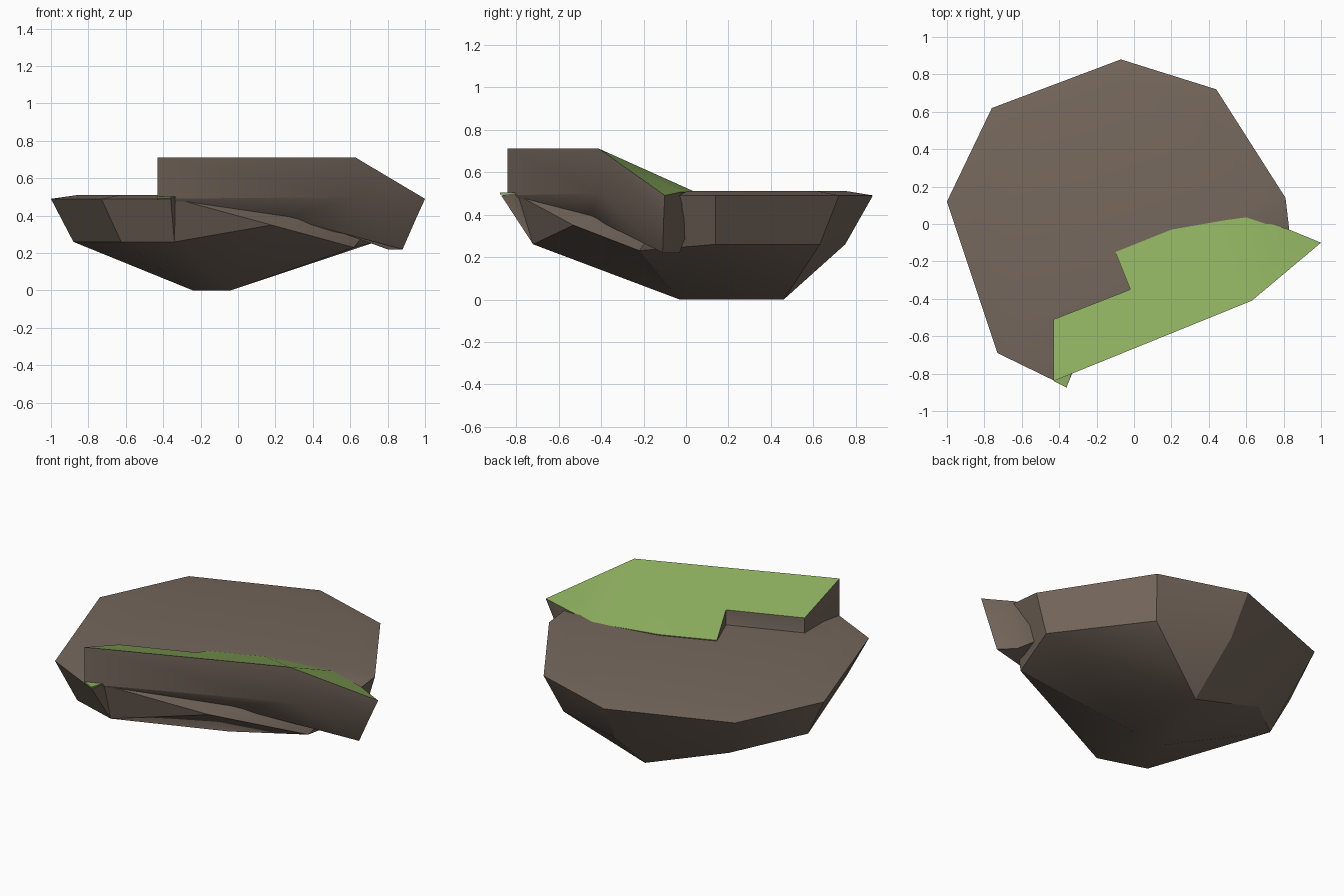
import bpy, bmesh, math

if "Cube" in bpy.data.objects:
    bpy.data.objects.remove(bpy.data.objects["Cube"])


def material(name, rgb):
    m = bpy.data.materials.new(name)
    m.diffuse_color = (*rgb, 1)
    m.use_nodes = True
    m.node_tree.nodes["Principled BSDF"].inputs["Base Color"].default_value = m.diffuse_color
    return m


brown = material("brown rock", (0.18, 0.138, 0.109))
green = material("grass green", (0.262, 0.418, 0.112))


def finish(name, bm, mats, angle):
    bmesh.ops.recalc_face_normals(bm, faces=bm.faces[:])
    me = bpy.data.meshes.new(name)
    bm.to_mesh(me)
    bm.free()
    for m in mats:
        me.materials.append(m)
    ob = bpy.data.objects.new(name, me)
    bpy.context.collection.objects.link(ob)
    bpy.ops.object.select_all(action='DESELECT')
    ob.select_set(True)
    bpy.context.view_layer.objects.active = ob
    bpy.ops.object.shade_smooth_by_angle(angle=math.radians(angle))
    return ob


# Floating rock body: flat rim tapering down to a small keel
rim = [(-1, .12), (-.76, .62), (-.07, .88), (.44, .72), (.81, .14),
       (.83, -.03), (-.335, -.79), (-.36, -.87), (-.73, -.69)]
lower = [(-.88, .1, .26), (-.56, .39, .17), (-.06, .75, .26), (.37, .63, .26),
         (.74, .14, .26), (.62, -.22, .23), (.18, -.53, .35), (-.34, -.72, .26),
         (-.625, -.63, .26)]
keel = [(-.05, .46, 0), (-.24, -.03, 0), (-.04, -.03, 0)]
bm = bmesh.new()
R = [bm.verts.new((x, y, .49)) for x, y in rim]
T = [bm.verts.new((x * .86, y * .86, .51)) for x, y in rim]
L = [bm.verts.new(p) for p in lower]
K = [bm.verts.new(p) for p in keel]
bm.faces.new(T)
for i in range(9):
    j = (i + 1) % 9
    bm.faces.new((R[i], R[j], T[j], T[i]))
named = {c + str(i): v for c, vs in zip("RLK", (R, L, K)) for i, v in enumerate(vs)}
sides = ("R0 R1 L0,R1 L1 L0,R1 L2 L1,R1 R2 L2,R2 R3 L3 L2,R3 R4 L4 L3,R4 R5 L5 L4,"
         "R5 L6 L5,R5 R6 L6,R6 L7 L6,R6 R7 L7,R7 R8 L8 L7,R8 R0 L0 L8")
under = ("L0 L1 K1,L1 K0 K1,L1 L2 K0,L2 L3 K0,L3 L4 K0,L4 K2 K0,L4 L5 K2,L5 L6 K2,"
         "L6 L7 K2,L7 K1 K2,L7 L8 K1,L8 L0 K1,K0 K1 K2")
for f in (sides + "," + under).split(","):
    bm.faces.new([named[k] for k in f.split()])
finish("rock_body", bm, [brown], 25)

# Tilted ledge: grass top, rock sides, notched back edge
top = [(-.43, -.84, .71), (.63, -.41, .71), (1, -.1, .49), (.83, -.03, .505),
       (.6, .04, .508), (.2, -.03, .515), (-.1, -.15, .515), (-.02, -.35, .6),
       (-.43, -.51, .6)]
mid = [(-.43, -.84, .49), (.63, -.41, .5), (.95, -.105, .38)]
mid += [(x, y, .45) for x, y, z in top[3:]]
low = [(-.345, -.73, .33), (.565, -.28, .305), (.88, -.11, .22), (.8, -.03, .22)]
low += [(x * .9, y * .9, .4) for x, y, z in top[4:]]
bm = bmesh.new()
rings = [[bm.verts.new(p) for p in ring] for ring in (top, mid, low)]
for f in ((0, 1, 5, 6, 7, 8), (1, 4, 5), (1, 2, 3, 4)):
    bm.faces.new([rings[0][i] for i in f]).material_index = 1
dip = bm.verts.new((.25, -.45, .39))      # raised kink in the front lower edge
n = len(top)
for a, b in zip(rings, rings[1:]):
    for i in range(n):
        j = (i + 1) % n
        if b is rings[2] and i == 0:
            bm.faces.new((a[0], a[1], dip))
            bm.faces.new((a[1], b[1], dip))
            bm.faces.new((a[0], dip, b[0]))
        else:
            bm.faces.new((a[i], a[j], b[j], b[i]))
bm.faces.new([rings[2][0], dip] + rings[2][1:])
finish("grass_ledge", bm, [brown, green], 40)

# Small grass corner on the rim in front of the ledge
bm = bmesh.new()
tri = [(-.43, -.84), (-.36, -.875), (-.335, -.79)]
up = [bm.verts.new((x, y, .503)) for x, y in tri]
dn = [bm.verts.new((x, y, .495)) for x, y in tri]
bm.faces.new(up)
bm.faces.new(dn[::-1])
for i in range(3):
    j = (i + 1) % 3
    bm.faces.new((up[i], up[j], dn[j], dn[i]))
finish("grass_corner", bm, [green], 30)
